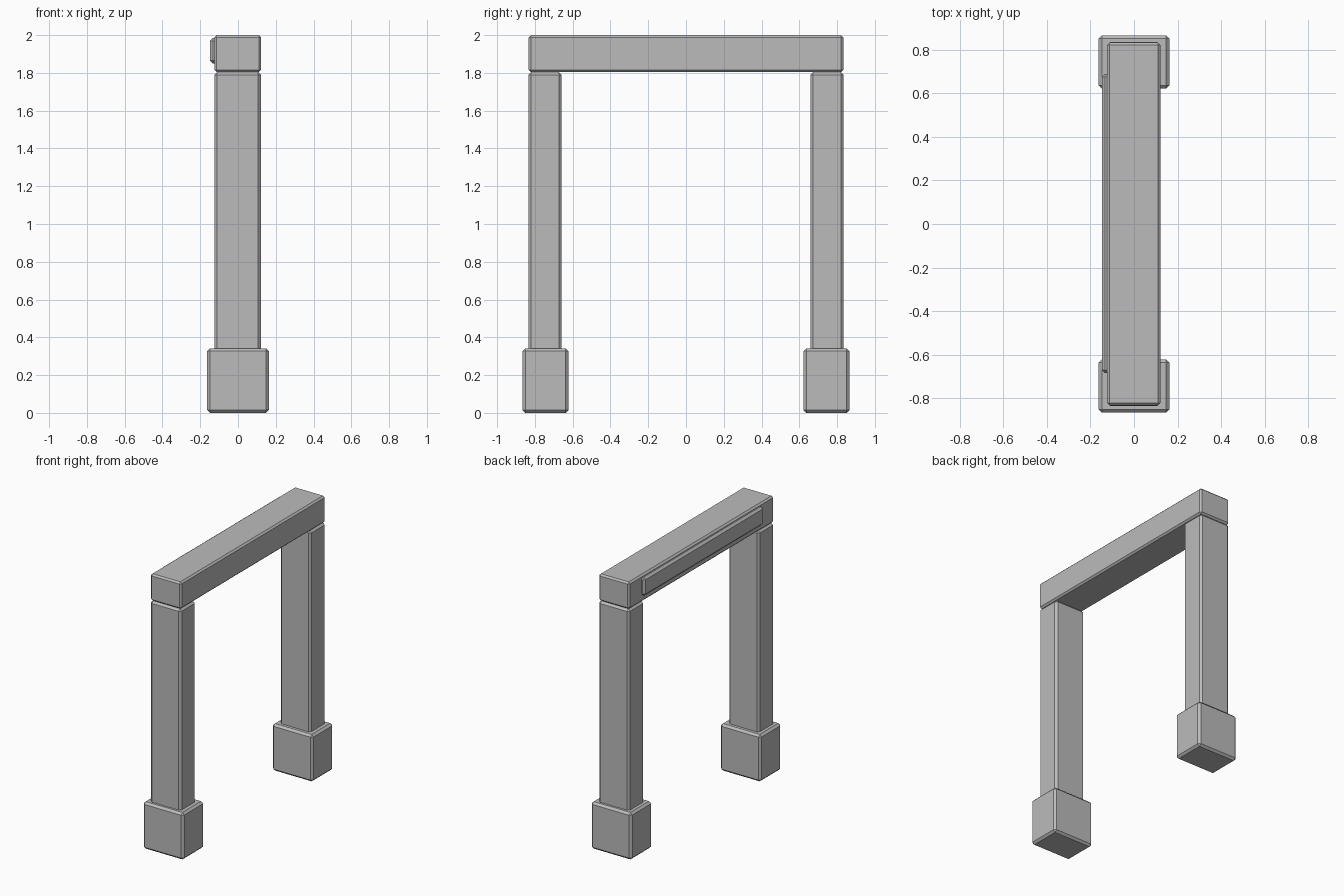
import bpy

cube = bpy.data.objects.get("Cube")
if cube:
    bpy.data.objects.remove(cube, do_unlink=True)

stone = bpy.data.materials.new("grey stone")
stone.use_nodes = True
GREY = (0.5, 0.5, 0.5, 1)
stone.diffuse_color = GREY
stone.node_tree.nodes["Principled BSDF"].inputs["Base Color"].default_value = GREY


def block(name, low, high, bevel=0.015):
    """Chamfered block between two opposite corners."""
    bpy.ops.mesh.primitive_cube_add(
        size=1, location=[(a + b) / 2 for a, b in zip(low, high)])
    obj = bpy.context.object
    obj.name = name
    obj.scale = [b - a for a, b in zip(low, high)]
    bpy.ops.object.transform_apply(location=False, rotation=False, scale=True)
    mod = obj.modifiers.new("chamfer", "BEVEL")
    mod.width = bevel
    mod.segments = 1
    obj.data.materials.append(stone)
    return obj


# Two pillars, each on a wider footing
for side, s in (("front", -1), ("back", 1)):
    y0, y1 = sorted((s * 0.622, s * 0.866))
    block(side + "_footing", (-0.163, y0, 0), (0.163, y1, 0.342))
    y0, y1 = sorted((s * 0.658, s * 0.835))
    block(side + "_pillar", (-0.125, y0, 0.3), (0.122, y1, 1.804))

# Crossbeam with a raised panel on one side
block("crossbeam", (-0.125, -0.833, 1.804), (0.122, 0.833, 2.0), 0.012)
block("beam_panel", (-0.148, -0.685, 1.85), (-0.08, 0.69, 1.985))
